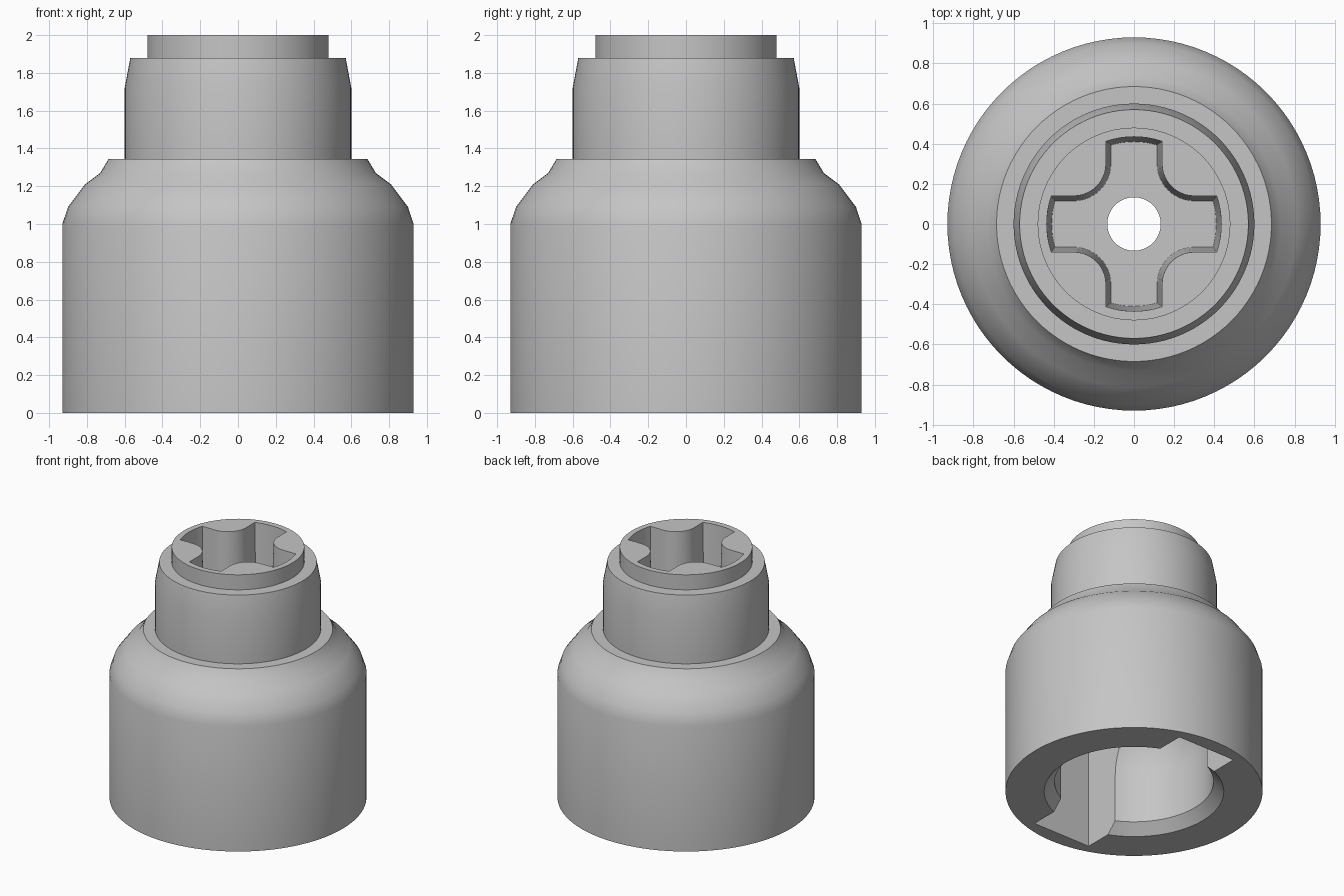
import bpy, bmesh, math

cube = bpy.data.objects.get("Cube")
if cube:
    bpy.data.objects.remove(cube, do_unlink=True)

SEGMENTS = 96

grey = bpy.data.materials.new("satin grey")
grey.use_nodes = True
color = (0.56, 0.56, 0.56, 1)
grey.diffuse_color = color
grey.node_tree.nodes["Principled BSDF"].inputs["Base Color"].default_value = color


def finish(name, bm):
    """Turn a bmesh into a scene object."""
    bmesh.ops.recalc_face_normals(bm, faces=bm.faces)
    mesh = bpy.data.meshes.new(name)
    bm.to_mesh(mesh)
    bm.free()
    mesh.materials.append(grey)
    obj = bpy.data.objects.new(name, mesh)
    bpy.context.collection.objects.link(obj)
    return obj


def skin(bm, rings, closed):
    """Bridge equal rings of vertices, optionally back to the first ring."""
    count = len(rings[0])
    pairs = list(zip(rings, rings[1:]))
    if closed:
        pairs.append((rings[-1], rings[0]))
    for a, b in pairs:
        for i in range(count):
            j = (i + 1) % count
            bm.faces.new((a[i], a[j], b[j], b[i]))


def lathe(name, profile):
    """Revolve a closed (radius, height) loop around z."""
    bm = bmesh.new()
    angles = [math.tau * i / SEGMENTS for i in range(SEGMENTS)]
    rings = [[bm.verts.new((r * math.cos(a), r * math.sin(a), z)) for a in angles]
             for r, z in profile]
    skin(bm, rings, True)
    return finish(name, bm)


def cross_outline(grow):
    """Four straight arms with arc tips and rounded inner corners."""
    tip, half, centre = 0.41 + grow, 0.115 + grow, 0.30
    radius = centre - half
    spread = math.asin(half / tip)
    quarter = [(tip * math.cos(a), tip * math.sin(a))
               for a in (spread * k / 4 for k in range(-4, 5))]
    for k in range(13):
        a = math.radians(270 - 90 * k / 12)
        quarter.append((centre + radius * math.cos(a), centre + radius * math.sin(a)))
    points = []
    for c, s in ((1, 0), (0, 1), (-1, 0), (0, -1)):
        points += [(x * c - y * s, x * s + y * c) for x, y in quarter]
    return points


def cross_cutter(floor, top):
    """Drafted cross-shaped pocket, wider at the mouth."""
    bm = bmesh.new()
    rings = [[bm.verts.new((x, y, z)) for x, y in cross_outline(grow)]
             for grow, z in ((0, floor), (0.025, 2.0), (0.026, top))]
    skin(bm, rings, False)
    bm.faces.new(rings[0])
    bm.faces.new(rings[-1])
    return finish("cross_cutter", bm)


def slot_cutter(width, length, depth):
    """Straight slot across the underside, running front to back."""
    bm = bmesh.new()
    bmesh.ops.create_cube(bm, size=1)
    for v in bm.verts:
        v.co = (v.co.x * width, v.co.y * length, depth if v.co.z > 0 else -0.1)
    return finish("slot_cutter", bm)


# Outer wall: drum, rounded shoulder, neck and top collar
outer = [(0.65, 0), (0.93, 0), (0.93, 1.0), (0.90, 1.09), (0.81, 1.21), (0.73, 1.27),
         (0.685, 1.345), (0.6, 1.345), (0.6, 1.72), (0.57, 1.88), (0.48, 1.88), (0.48, 2.0)]

# Inner wall: centre hole, domed bore and chamfered mouth
hole, bore, spring = 0.133, 0.575, 0.46
steep = math.acos(hole / bore)
inner = [(hole, 2.0)]
for k in range(16, -1, -1):
    a = steep * k / 16
    inner.append((bore * math.cos(a), spring + bore * math.sin(a)))
inner.append((bore, 0.08))

body = lathe("socket_body", outer + inner)

# Cut the drive pocket and the slot
bpy.context.view_layer.objects.active = body
for cutter in (cross_cutter(1.3, 2.05), slot_cutter(0.51, 1.63, 0.9)):
    cutter.hide_render = True
    cut = body.modifiers.new(cutter.name, "BOOLEAN")
    cut.operation = "DIFFERENCE"
    cut.solver = "EXACT"
    cut.object = cutter
    bpy.ops.object.modifier_apply(modifier=cut.name)
    bpy.data.objects.remove(cutter, do_unlink=True)

# Smooth the round walls and keep the rims crisp
for obj in bpy.context.selected_objects:
    obj.select_set(False)
body.select_set(True)
bpy.ops.object.shade_smooth_by_angle(angle=math.radians(30))
